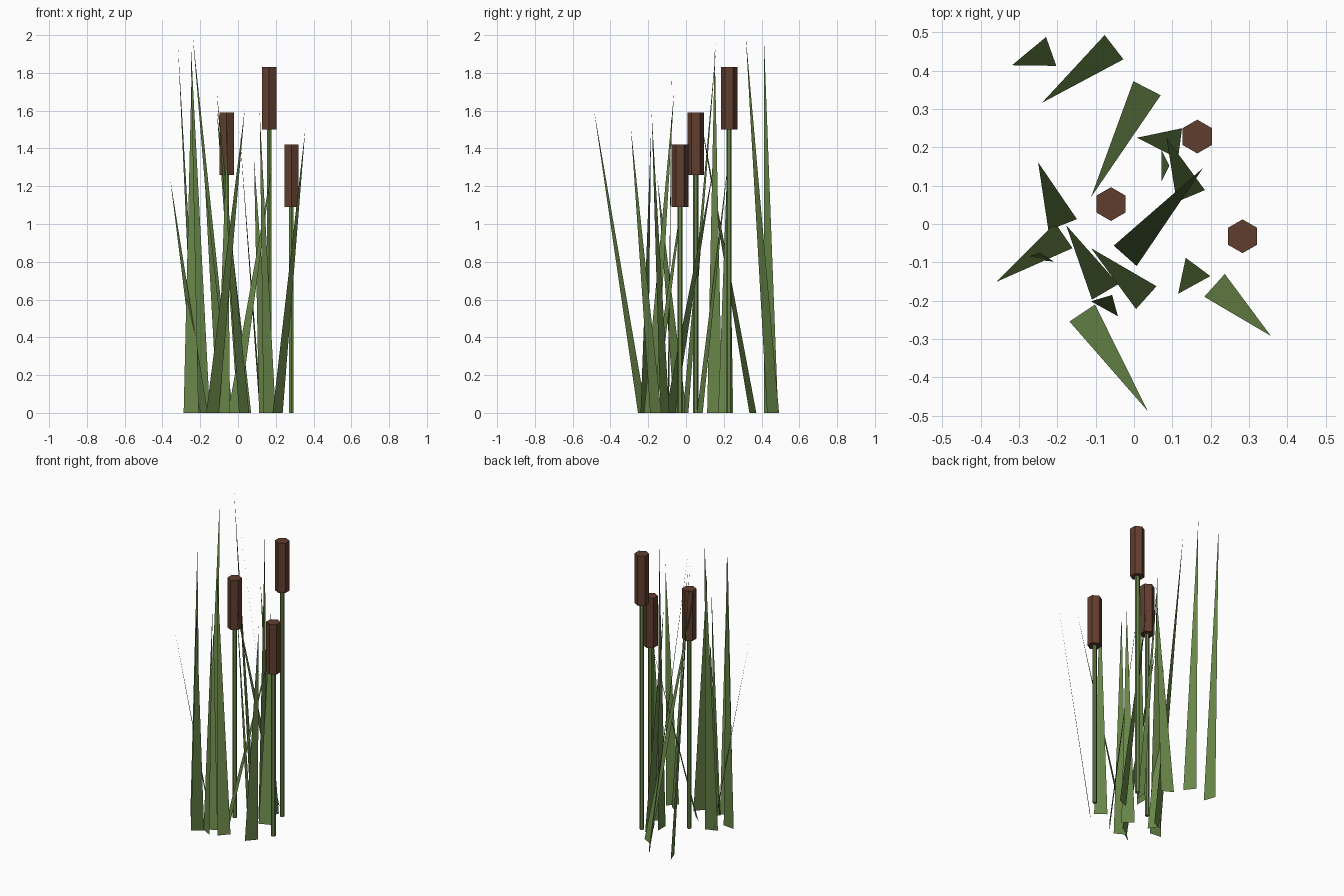
import bpy
from mathutils import Vector

cube = bpy.data.objects.get("Cube")
if cube:
    bpy.data.objects.remove(cube, do_unlink=True)


def make_material(name, colour):
    mat = bpy.data.materials.new(name)
    mat.use_nodes = True
    mat.diffuse_color = (*colour, 1)
    shader = next(n for n in mat.node_tree.nodes if n.type == "BSDF_PRINCIPLED")
    shader.inputs["Base Color"].default_value = (*colour, 1)
    shader.inputs["Roughness"].default_value = 0.9
    return mat


leaf_green = make_material("leaf green", (0.14, 0.24, 0.065))
seed_brown = make_material("seed head brown", (0.12, 0.048, 0.028))

BLADE_WIDTH = 0.08
STEM_RADIUS = 0.014
HEAD_RADIUS = 0.044
HEAD_LENGTH = 0.33


def add_blade(name, root_x, root_y, tip_x, tip_y, height):
    """Flat triangular leaf whose root edge lies square to its lean."""
    root = Vector((root_x, root_y, 0))
    tip = Vector((tip_x, tip_y, height))
    lean = tip - root
    half = Vector((-lean.y, lean.x, 0)).normalized() * BLADE_WIDTH / 2
    mesh = bpy.data.meshes.new(name)
    mesh.from_pydata([root - half, root + half, tip], [], [(0, 1, 2)])
    mesh.materials.append(leaf_green)
    blade = bpy.data.objects.new(name, mesh)
    bpy.context.collection.objects.link(blade)
    return blade


def add_rod(name, x, y, bottom, top, radius, mat):
    """Upright six-sided rod between two heights."""
    bpy.ops.mesh.primitive_cylinder_add(
        vertices=6, radius=radius, depth=top - bottom,
        location=(x, y, (bottom + top) / 2))
    rod = bpy.context.object
    rod.name = name
    rod.data.materials.append(mat)
    return rod


# Leaves: root centre, tip position, tip height
blades = [
    (-.216, .45, -.318, .414, 1.95),
    (-.052, .461, -.24, .316, 2),
    (.034, .354, -.112, .07, 1.6),
    (.12, .21, .008, .225, 1.5),
    (.148, .073, .085, .224, 1.34),
    (-.023, -.083, .18, .146, 1.3),
    (.072, .152, .092, .152, 1.92),
    (-.186, -.002, -.25, .161, 1.96),
    (.167, -.112, .115, -.182, 1.59),
    (-.135, -.232, .036, -.488, 1.61),
    (.21, -.16, .357, -.292, 1.51),
    (.032, -.192, -.112, -.063, 1.7),
    (-.075, -.177, -.177, -.003, 1.25),
    (-.183, -.03, -.359, -.151, 1.24),
    (-.248, -.094, -.246, -.075, 1.79),
    (-.077, -.221, -.057, -.185, 1.5),
]
for number, blade in enumerate(blades, start=1):
    add_blade(f"leaf_blade_{number}", *blade)

# Reed stalks: position and top height, each with a brown seed head
stalks = {
    "back": (.165, .228, 1.83),
    "middle": (-.06, .052, 1.59),
    "front": (.283, -.032, 1.42),
}
for label, (x, y, top) in stalks.items():
    head_bottom = top - HEAD_LENGTH
    add_rod(f"{label}_stem", x, y, 0, head_bottom, STEM_RADIUS, leaf_green)
    add_rod(f"{label}_seed_head", x, y, head_bottom, top, HEAD_RADIUS, seed_brown)
